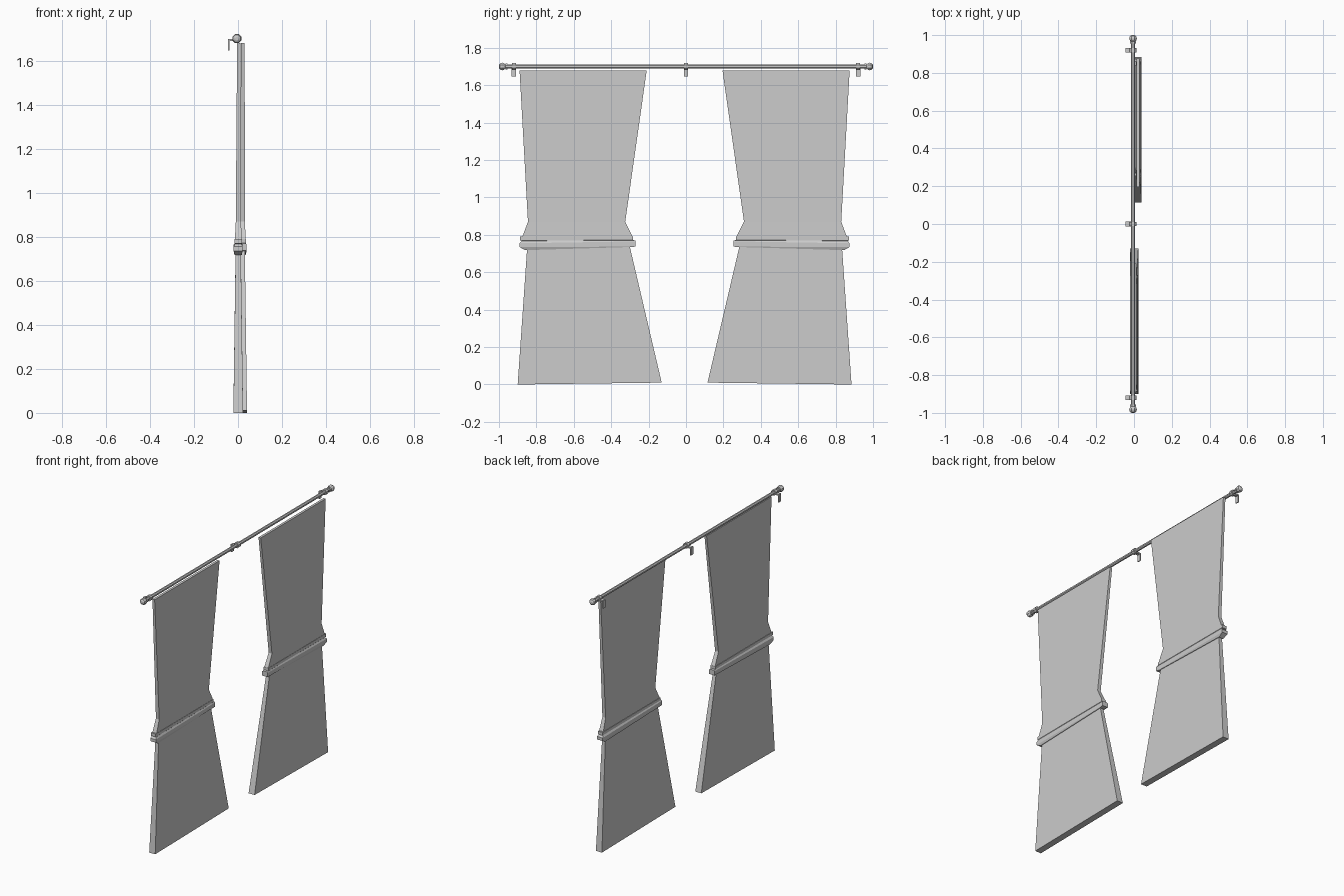
import bpy, bmesh, math
from mathutils import Matrix

if "Cube" in bpy.data.objects:
    bpy.data.objects.remove(bpy.data.objects["Cube"])

ROD_Z, ROD_X = 1.70, -0.005


def finish(bm, name):
    bmesh.ops.recalc_face_normals(bm, faces=bm.faces)
    me = bpy.data.meshes.new(name)
    bm.to_mesh(me)
    bm.free()
    ob = bpy.data.objects.new(name, me)
    bpy.context.collection.objects.link(ob)
    return ob


def loft(name, rings, side):
    """Stack of rectangles (z_outer, z_inner, y_outer, y_inner, x0, x1).
    side -1 is the left panel, +1 its mirror, slightly shifted."""
    dx, dy = (0, 0) if side < 0 else (0.018, -0.015)
    bm = bmesh.new()
    loops = []
    for zo, zi, yo, yi, x0, x1 in rings:
        pts = [(x0, yo, zo), (x1, yo, zo), (x1, yi, zi), (x0, yi, zi)]
        loops.append([bm.verts.new((x + dx, -side * y + dy, z)) for x, y, z in pts])
    for a, b in zip(loops, loops[1:]):
        for i in range(4):
            j = (i + 1) % 4
            bm.faces.new((a[i], a[j], b[j], b[i]))
    bm.faces.new(loops[0])
    bm.faces.new(loops[-1])
    return finish(bm, name)


def lathe(name, profile, sides=8):
    """Revolve (radius, y) points round the rod axis."""
    bm = bmesh.new()
    loops = []
    for r, y in profile:
        loops.append([bm.verts.new((ROD_X + r * math.cos((k + .5) * math.tau / sides), y,
                                    ROD_Z + r * math.sin((k + .5) * math.tau / sides)))
                      for k in range(sides)])
    for a, b in zip(loops, loops[1:]):
        for i in range(sides):
            j = (i + 1) % sides
            bm.faces.new((a[i], a[j], b[j], b[i]))
    bm.faces.new(loops[0])
    bm.faces.new(loops[-1])
    return finish(bm, name)


# Rings for the upper cloth, lower cloth and tie band
upper = [(1.68, 1.68, -0.89, -0.21, -0.004, 0.012),
         (0.87, 0.87, -0.845, -0.325, -0.01, 0.014),
         (0.79, 0.79, -0.875, -0.285, -0.014, 0.016),
         (0.77, 0.77, -0.875, -0.285, -0.014, 0.016)]
lower = [(0.775, 0.775, -0.85, -0.30, -0.011, 0.013),
         (0.72, 0.735, -0.85, -0.30, -0.011, 0.013),
         (0.0, 0.01, -0.90, -0.13, -0.021, 0.023)]
band = [(0.79, 0.79, -0.887, -0.283, -0.017, 0.018),
        (0.77, 0.772, -0.887, -0.283, -0.017, 0.018),
        (0.768, 0.77, -0.878, -0.27, -0.014, 0.016),
        (0.755, 0.765, -0.89, -0.27, -0.02, 0.021),
        (0.735, 0.737, -0.89, -0.27, -0.02, 0.021),
        (0.718, 0.735, -0.86, -0.295, -0.016, 0.017)]

for side, label in ((-1, "left"), (1, "right")):
    loft("curtain_upper_" + label, upper, side)
    loft("curtain_lower_" + label, lower, side)
    loft("tie_band_" + label, band, side)

    # End finial: collar and faceted ball
    s = side
    lathe("finial_" + label, [(0.017, s * 0.955), (0.017, s * 0.966), (0.012, s * 0.966),
                              (0.020, s * 0.974), (0.022, s * 0.983),
                              (0.018, s * 0.994), (0.008, s * 1.0)])

# Curtain rod
lathe("curtain_rod", [(0.0115, -0.97), (0.0115, 0.97)])

# Wall brackets: clamp round the rod, arm and drop plate
for n, y in enumerate((-0.92, 0.0, 0.92)):
    lathe(f"bracket_clamp_{n}", [(0.019, y - 0.011), (0.019, y + 0.011)])
    bm = bmesh.new()
    for cx, cz, sx, sz in ((-0.027, 1.694, 0.036, 0.008), (-0.042, 1.672, 0.006, 0.052)):
        bmesh.ops.create_cube(bm, size=1, matrix=Matrix.Translation((cx, y, cz))
                              @ Matrix.Diagonal((sx, 0.024, sz, 1)))
    finish(bm, f"bracket_arm_{n}")
